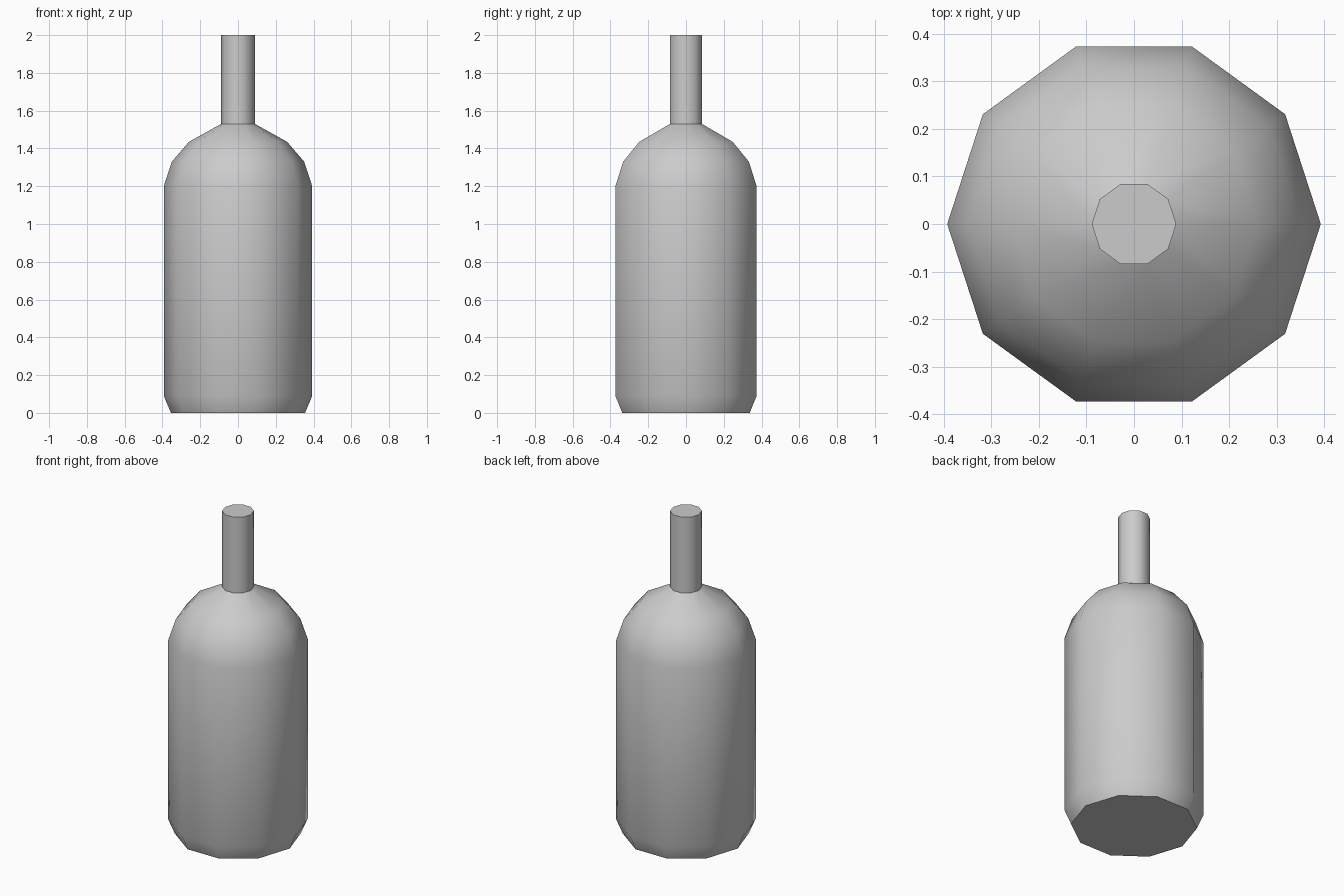
import bpy, bmesh, math

SIDES = 10

cube = bpy.data.objects.get("Cube")
if cube:
    bpy.data.objects.remove(cube, do_unlink=True)

grey = bpy.data.materials.new("plain_grey")
grey.use_nodes = True
colour = (0.6, 0.6, 0.6, 1)
grey.diffuse_color = colour
grey.node_tree.nodes["Principled BSDF"].inputs["Base Color"].default_value = colour

# Radius and height, from the base up to the mouth
profile = [(0.355, 0), (0.393, 0.09), (0.393, 1.2), (0.35, 1.33),
           (0.26, 1.435), (0.089, 1.53), (0.089, 2)]


def lathe(name, points):
    """Turn a profile into a closed, faceted solid."""
    bm = bmesh.new()
    rings = []
    for r, z in points:
        angles = [math.tau * i / SIDES for i in range(SIDES)]
        rings.append([bm.verts.new((r * math.cos(a), r * math.sin(a), z)) for a in angles])
    for low, high in zip(rings, rings[1:]):
        for i in range(SIDES):
            j = (i + 1) % SIDES
            bm.faces.new((low[i], low[j], high[j], high[i]))
    bm.faces.new(rings[0][::-1])
    bm.faces.new(rings[-1])
    mesh = bpy.data.meshes.new(name)
    bm.to_mesh(mesh)
    bm.free()
    mesh.materials.append(grey)
    obj = bpy.data.objects.new(name, mesh)
    bpy.context.collection.objects.link(obj)
    return obj


# Bottle: chamfered base, straight body, domed shoulder and narrow neck
bottle = lathe("bottle", profile)
bpy.ops.object.select_all(action="DESELECT")
bottle.select_set(True)
bpy.context.view_layer.objects.active = bottle
bpy.ops.object.shade_smooth_by_angle(angle=math.radians(40))
